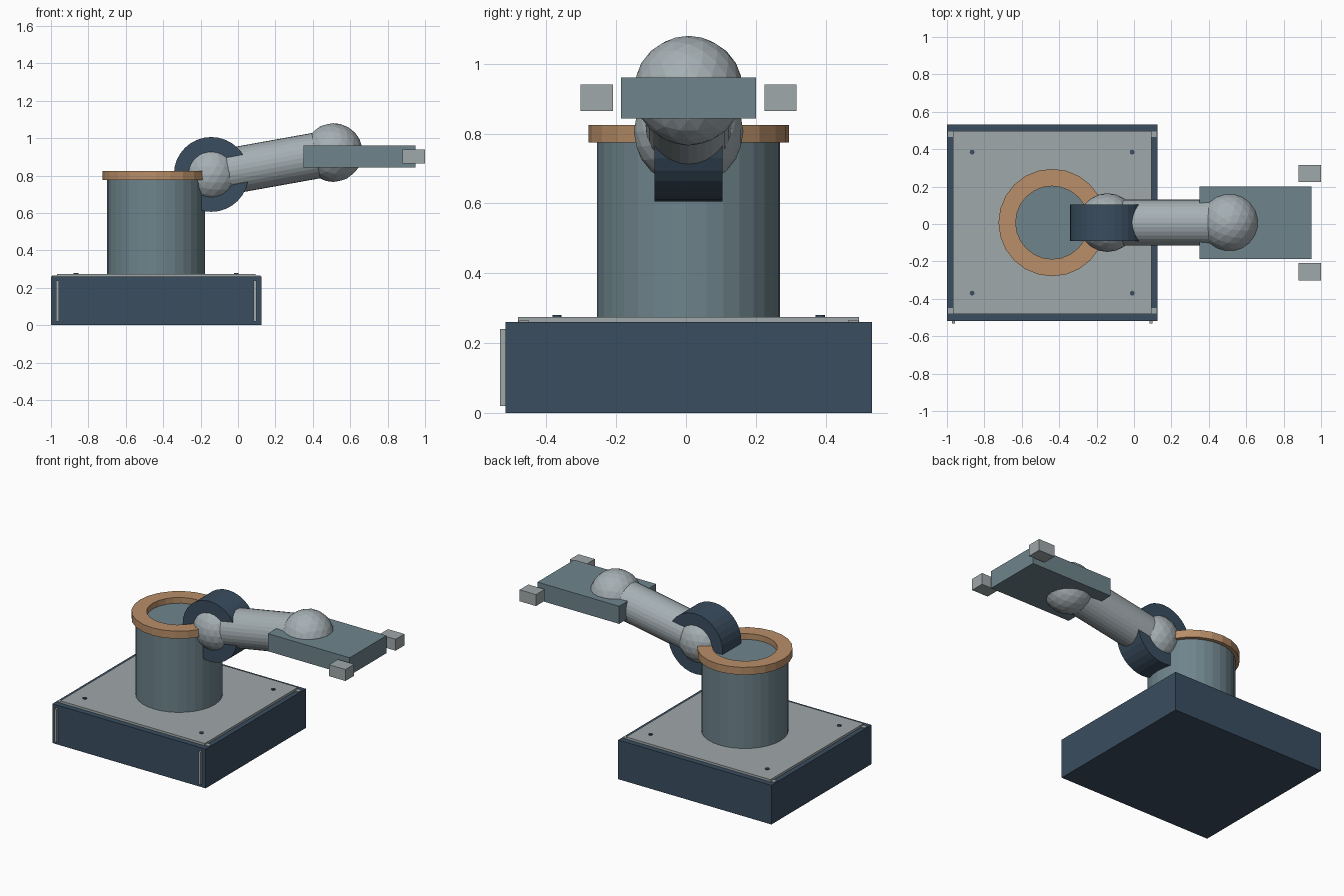
import bpy
import math
from mathutils import Vector

cube = bpy.data.objects.get("Cube")
if cube:
    bpy.data.objects.remove(cube, do_unlink=True)


def material(name, rgb):
    linear = [((c / 255 + 0.055) / 1.055) ** 2.4 for c in rgb] + [1.0]
    mat = bpy.data.materials.new(name)
    mat.use_nodes = True
    mat.diffuse_color = linear
    mat.node_tree.nodes["Principled BSDF"].inputs["Base Color"].default_value = linear
    return mat


NAVY = material("navy", (58, 77, 95))
SLATE = material("slate", (110, 132, 140))
PLATE = material("plate grey", (160, 168, 170))
ARM = material("arm grey", (165, 175, 179))
COPPER = material("copper", (184, 142, 104))

MID = 0.0075       # depth centre of the machine
BASE_X = -0.4375   # centre of base and tower


def finish(name, mat):
    obj = bpy.context.object
    obj.name = obj.data.name = name
    obj.data.materials.append(mat)
    return obj


def box(name, center, size, mat):
    bpy.ops.mesh.primitive_cube_add(size=1, location=center)
    bpy.context.object.scale = size
    bpy.ops.object.transform_apply(location=False, rotation=False, scale=True)
    return finish(name, mat)


def rod(name, start, end, radius, mat, sides=32):
    start, end = Vector(start), Vector(end)
    axis = end - start
    bpy.ops.mesh.primitive_cylinder_add(
        vertices=sides, radius=radius, depth=axis.length, location=(start + end) / 2,
        rotation=axis.to_track_quat('Z', 'Y').to_euler())
    return finish(name, mat)


def ball(name, center, radius, mat):
    bpy.ops.mesh.primitive_ico_sphere_add(subdivisions=3, radius=radius, location=center)
    return finish(name, mat)


def washer(name, center, inner, outer, height, mat, sides=24):
    verts, faces = [], []
    profile = [(inner, 0), (outer, 0), (outer, height), (inner, height)]
    for i in range(sides):
        a = math.tau * i / sides
        verts += [(r * math.cos(a), r * math.sin(a), z) for r, z in profile]
        for k in range(4):
            m, j = (k + 1) % 4, (i + 1) % sides
            faces.append((i * 4 + k, j * 4 + k, j * 4 + m, i * 4 + m))
    mesh = bpy.data.meshes.new(name)
    mesh.from_pydata(verts, [], faces)
    mesh.materials.append(mat)
    obj = bpy.data.objects.new(name, mesh)
    obj.location = center
    bpy.context.collection.objects.link(obj)


# Base block with top plate
box("base", (BASE_X, MID, 0.13), (1.125, 1.05, 0.26), NAVY)
box("top_plate", (BASE_X, MID, 0.265), (1.06, 0.977, 0.02), PLATE)

# Corner tabs, bolts and front trim strips
for sx, side in ((-1, "right"), (1, "left")):
    for sy, end in ((-1, "front"), (1, "back")):
        box(f"corner_tab_{end}_{side}", (BASE_X + sx * 0.543, MID + sy * 0.472, 0.26),
            (0.03, 0.03, 0.01), PLATE)
        x, y = BASE_X + sx * 0.428, MID + sy * 0.377
        rod(f"bolt_{end}_{side}", (x, y, 0.27), (x, y, 0.28), 0.013, NAVY, 12)
    box(f"front_strip_{side}", (BASE_X + sx * 0.528, MID - 0.53, 0.13),
        (0.015, 0.02, 0.22), PLATE)

# Tower with collar
rod("tower", (BASE_X, MID, 0.26), (BASE_X, MID, 0.787), 0.262, SLATE)
washer("collar", (BASE_X, MID, 0.775), 0.195, 0.287, 0.05, COPPER)

# Shoulder hub, joints and arm
shoulder = Vector((-0.143, MID, 0.806))
elbow = Vector((0.51, MID, 0.923))
half = Vector((0, 0.0975, 0))
rod("shoulder_hub", shoulder - half, shoulder + half, 0.2, NAVY)
ball("shoulder_joint", shoulder, 0.157, ARM)
rod("arm", shoulder.lerp(elbow, 0.14), shoulder.lerp(elbow, 0.86), 0.123, ARM)
ball("elbow_joint", elbow, 0.157, ARM)

# Gripper head with two fingers
box("gripper_head", (0.65, MID, 0.902), (0.6, 0.387, 0.117), SLATE)
for s, side in ((-1, "right"), (1, "left")):
    box(f"finger_{side}", (0.94, MID + s * 0.263, 0.902), (0.12, 0.092, 0.076), PLATE)
